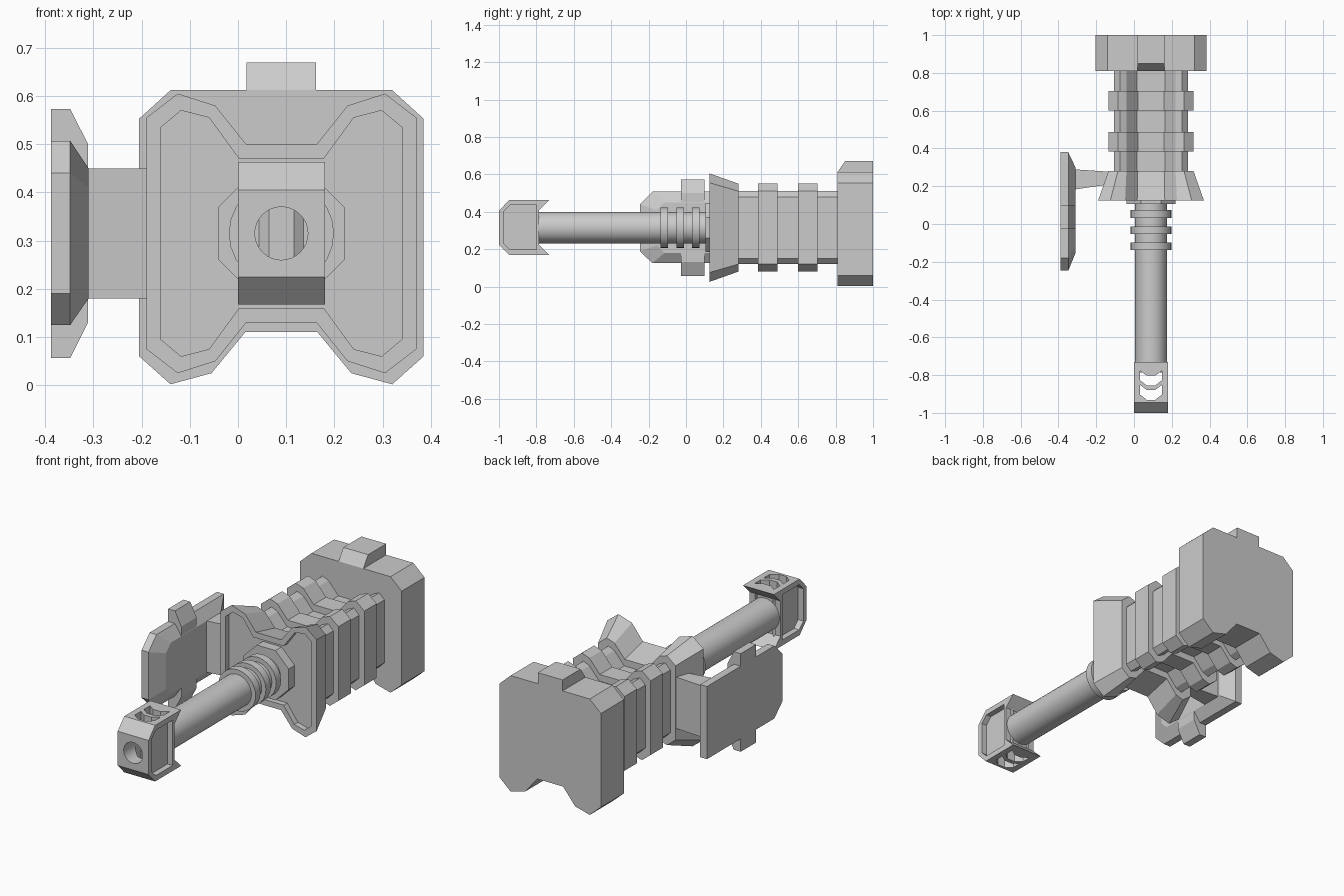
import bpy, bmesh, math

if "Cube" in bpy.data.objects:
    bpy.data.objects.remove(bpy.data.objects["Cube"])

CX, CZ = 0.09, 0.315   # main axis of the barrel and body


def loft(name, rings):
    """Skin equal-length point rings and cap both ends."""
    bm = bmesh.new()
    vr = [[bm.verts.new(p) for p in ring] for ring in rings]
    n = len(vr[0])
    for a, b in zip(vr, vr[1:]):
        for i in range(n):
            j = (i + 1) % n
            bm.faces.new((a[i], a[j], b[j], b[i]))
    bm.faces.new(vr[0])
    bm.faces.new(vr[-1])
    bmesh.ops.recalc_face_normals(bm, faces=bm.faces[:])
    me = bpy.data.meshes.new(name)
    bm.to_mesh(me)
    bm.free()
    ob = bpy.data.objects.new(name, me)
    bpy.context.collection.objects.link(ob)
    return ob


def at(axis, pts, d):
    """Place 2D points on the plane axis = d."""
    return [{'x': (d, u, v), 'y': (u, d, v), 'z': (u, v, d)}[axis] for u, v in pts]


def prism(name, axis, pts, lo, hi):
    return loft(name, [at(axis, pts, lo), at(axis, pts, hi)])


def quad_sym(q):
    """Mirror one quadrant into a full section round the main axis."""
    half = q + [(x, -z) for x, z in reversed(q)]
    full = half + [(-x, -z) for x, z in half]
    return [(CX + x, CZ + z) for x, z in full]


def circle(r, n, off=0.0):
    return [(CX + r * math.cos(math.tau * (i + off) / n),
             CZ + r * math.sin(math.tau * (i + off) / n)) for i in range(n)]


def lathe(name, steps, n):
    ob = loft(name, [at('y', circle(r, n), y) for y, r in steps])
    bpy.context.view_layer.objects.active = ob
    ob.select_set(True)
    bpy.ops.object.shade_smooth_by_angle(angle=math.radians(35))
    ob.select_set(False)
    return ob


def cut(ob, cutters):
    for c in cutters:
        m = ob.modifiers.new("cut", 'BOOLEAN')
        m.operation, m.solver, m.object = 'DIFFERENCE', 'EXACT', c
    dg = bpy.context.evaluated_depsgraph_get()
    me = bpy.data.meshes.new_from_object(ob.evaluated_get(dg))
    ob.modifiers.clear()
    ob.data = me
    for c in cutters:
        bpy.data.objects.remove(c)


# Rear block and its top tab
half = [(0.075, 0.11), (0.145, 0.025), (0.23, 0.002), (0.295, 0.06), (0.295, 0.553), (0.23, 0.612)]
outline = [(CX + x, z) for x, z in half] + [(CX - x, z) for x, z in reversed(half)]
prism("rear_block", 'y', outline, 0.81, 1.0)
prism("rear_tab", 'x', [(0.81, 0.60), (0.81, 0.612), (0.85, 0.67), (1.0, 0.67), (1.0, 0.60)], 0.018, 0.162)

# Body core, ribs and recessed front flare
core = quad_sym([(0.073, 0.115), (0.13, 0.18), (0.165, 0.195), (0.195, 0.165)])
rib = quad_sym([(0.07, 0.15), (0.13, 0.22), (0.175, 0.235), (0.225, 0.195)])
rim = quad_sym([(0.073, 0.185), (0.137, 0.265), (0.215, 0.29), (0.28, 0.24)])
recess = quad_sym([(0.088, 0.155), (0.15, 0.24), (0.208, 0.255), (0.25, 0.22)])
prism("body_core", 'y', core, 0.26, 0.83)
for i, y in enumerate((0.385, 0.60)):
    prism(f"body_rib_{i + 1}", 'y', rib, y, y + 0.103)
loft("front_flare", [at('y', rib, 0.28), at('y', rim, 0.125), at('y', recess, 0.125), at('y', recess, 0.155)])

# Octagonal collar, barrel and cooling rings
prism("barrel_collar", 'y', circle(0.131 / math.cos(math.pi / 8), 8, 0.5), 0.105, 0.17)
lathe("barrel", [(-0.785, 0.084), (0.14, 0.084)], 32)
for i, y in enumerate((-0.137, -0.052, 0.033)):
    lathe(f"barrel_ring_{i + 1}", [(y, 0.109), (y + 0.04, 0.109)], 24)

# Muzzle brake: side pockets, bore and chevron vents
side = [(-0.73, 0.463), (-0.945, 0.463), (-1.0, 0.405), (-1.0, 0.225), (-0.945, 0.168),
        (-0.73, 0.168), (-0.785, 0.222), (-0.785, 0.408)]
muzzle = prism("muzzle_brake", 'x', side, 0.0, 0.18)
pocket = [(-0.80, 0.435), (-0.94, 0.435), (-0.975, 0.40), (-0.975, 0.23), (-0.94, 0.197), (-0.80, 0.197)]
cutters = [prism("pocket_cut", 'x', pocket, a, a + 0.2) for a in (-0.17, 0.15)]
cutters.append(prism("bore_cut", 'y', circle(0.055, 32), -1.1, -0.80))
vent = [(-0.057, -0.777), (-0.057, -0.828), (-0.022, -0.855), (0.022, -0.855),
        (0.057, -0.828), (0.057, -0.777), (0.022, -0.803), (-0.022, -0.803)]
for dy in (0.0, -0.076):
    cutters.append(prism("vent_cut", 'z', [(CX + x, y + dy) for x, y in vent], 0.0, 0.6))
cut(muzzle, cutters)

# Side shield with bevelled inner face, cross tab and mounting arm
outer = [(0.38, 0.125), (0.38, 0.507), (-0.18, 0.507), (-0.247, 0.44), (-0.247, 0.19), (-0.18, 0.125)]
inner = [(0.30, 0.18), (0.30, 0.45), (-0.115, 0.45), (-0.155, 0.41), (-0.155, 0.22), (-0.115, 0.18)]
loft("side_shield", [at('x', outer, -0.388), at('x', outer, -0.348), at('x', inner, -0.31)])
prism("shield_tab", 'y', [(-0.388, 0.057), (-0.348, 0.057), (-0.311, 0.13),
                          (-0.311, 0.50), (-0.348, 0.573), (-0.388, 0.573)], -0.027, 0.1)
prism("shield_arm", 'z', [(-0.33, 0.18), (-0.10, 0.215), (-0.10, 0.275), (-0.33, 0.29)], 0.18, 0.45)
